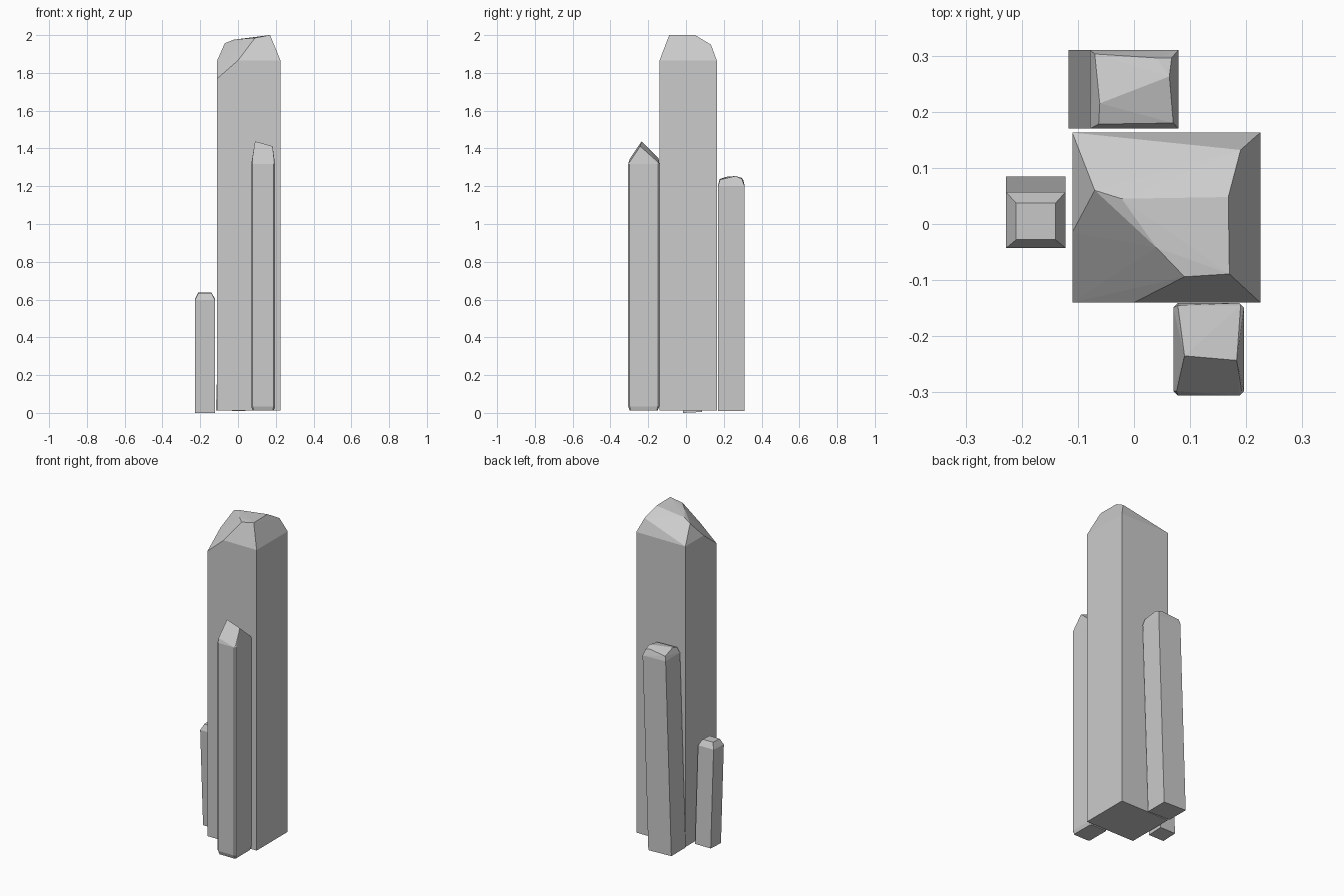
import bpy, bmesh, math


def crystal(name, points):
    """Convex flat-faced crystal from its corner points."""
    bm = bmesh.new()
    for p in points:
        bm.verts.new(p)
    res = bmesh.ops.convex_hull(bm, input=bm.verts[:])
    loose = [v for v in bm.verts if not v.link_faces]
    bmesh.ops.delete(bm, geom=loose, context='VERTS')
    bmesh.ops.dissolve_limit(bm, angle_limit=math.radians(1),
                             verts=bm.verts[:], edges=bm.edges[:])
    bmesh.ops.recalc_face_normals(bm, faces=bm.faces[:])
    mesh = bpy.data.meshes.new(name)
    bm.to_mesh(mesh)
    bm.free()
    ob = bpy.data.objects.new(name, mesh)
    bpy.context.collection.objects.link(ob)
    return ob


def rect(x0, x1, y0, y1, z, dzx=0, dzy=0):
    """Four corners, optionally rising along x or y for leaning crystals."""
    return [(x, y, z + dzx * i + dzy * j)
            for i, x in enumerate((x0, x1)) for j, y in enumerate((y0, y1))]


def octagon(x0, x1, y0, y1, c, z):
    """Rectangle with chamfered corners."""
    return [p for x, s in ((x0, 1), (x1, -1)) for y, t in ((y0, 1), (y1, -1))
            for p in ((x + s * c, y, z), (x, y + t * c, z))]


# Tall main crystal with a large cut on its front left corner
crystal("main_crystal", rect(-0.11, 0.225, -0.14, 0.163, 0.012) + [
    (-0.11, -0.14, 1.77), (0, -0.14, 1.866), (0.225, -0.14, 1.866),
    (0.225, 0.163, 1.866), (-0.11, 0.163, 1.866), (-0.11, -0.015, 1.866),
    (0.19, 0.132, 1.95), (0.168, 0.048, 2.0), (0.17, -0.089, 2.0),
    (0.09, -0.094, 1.985), (0.04, -0.042, 1.982),
    (-0.022, 0.045, 1.976), (-0.07, 0.06, 1.957)])

# Small left crystal, leaning forward
crystal("left_crystal",
        rect(-0.228, -0.122, -0.015, 0.085, 0.0, dzy=0.005)
        + rect(-0.228, -0.122, -0.043, 0.057, 0.598, dzy=0.005)
        + rect(-0.21, -0.14, -0.028, 0.037, 0.634, dzy=0.003))

# Back crystal, leaning right
crystal("back_crystal",
        rect(-0.117, 0.04, 0.17, 0.31, 0.014, dzx=-0.005)
        + rect(-0.078, 0.079, 0.17, 0.31, 1.205, dzx=-0.005)
        + [(-0.07, 0.303, 1.232), (0.04, 0.296, 1.244), (0.067, 0.296, 1.238),
           (0.063, 0.263, 1.254), (0.07, 0.18, 1.235),
           (-0.063, 0.178, 1.238), (-0.061, 0.215, 1.25)])

# Front crystal with narrow edge chamfers and a ridged tip
crystal("front_crystal",
        octagon(0.077, 0.19, -0.298, -0.15, 0.006, 0.012)
        + octagon(0.07, 0.196, -0.306, -0.141, 0.008, 0.035)
        + octagon(0.07, 0.196, -0.306, -0.141, 0.008, 1.318)
        + [(0.076, -0.298, 1.345), (0.192, -0.298, 1.328),
           (0.078, -0.145, 1.348), (0.19, -0.145, 1.325),
           (0.09, -0.235, 1.438), (0.183, -0.243, 1.412)])
